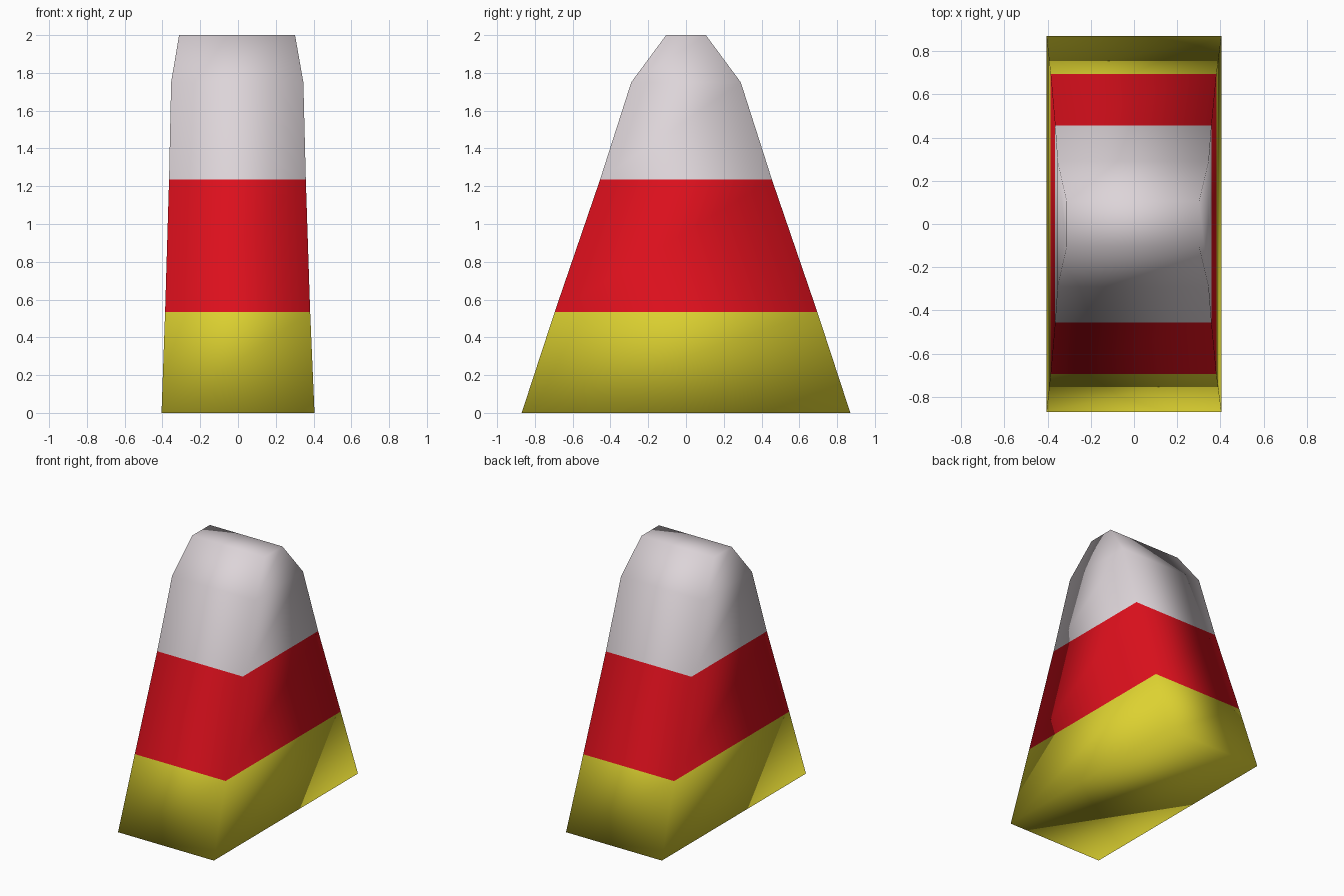
import bpy, bmesh

if "Cube" in bpy.data.objects:
    bpy.data.objects.remove(bpy.data.objects["Cube"])

def material(name, rgb):
    m = bpy.data.materials.new(name)
    m.diffuse_color = (*rgb, 1)
    m.use_nodes = True
    m.node_tree.nodes["Principled BSDF"].inputs["Base Color"].default_value = m.diffuse_color
    return m

# Rectangular sections: height, left x, right x, half depth
sections = [
    (0.00, -0.405, 0.405, 0.87),
    (0.535, -0.386, 0.382, 0.695),
    (1.235, -0.365, 0.359, 0.455),
    (1.75, -0.354, 0.346, 0.29),
    (2.00, -0.312, 0.302, 0.105),
]
band_of_section = [0, 1, 2, 2]

bm = bmesh.new()
rings = [[bm.verts.new(p) for p in ((l, -d, z), (r, -d, z), (r, d, z), (l, d, z))]
         for z, l, r, d in sections]

# Tapered walls, coloured by band
for k, band in enumerate(band_of_section):
    a, b = rings[k], rings[k + 1]
    for i in range(4):
        j = (i + 1) % 4
        bm.faces.new((a[i], a[j], b[j], b[i])).material_index = band

# Flat base and tip
bm.faces.new(rings[0][::-1]).material_index = 0
bm.faces.new(rings[-1]).material_index = 2

# Soft shading across every edge, as on a moulded sweet
for f in bm.faces:
    f.smooth = True
bmesh.ops.recalc_face_normals(bm, faces=bm.faces)

mesh = bpy.data.meshes.new("striped_sweet")
bm.to_mesh(mesh)
bm.free()
mesh.materials.append(material("yellow_base", (0.72, 0.64, 0.03)))
mesh.materials.append(material("red_middle", (0.72, 0.005, 0.012)))
mesh.materials.append(material("white_tip", (0.72, 0.66, 0.69)))
sweet = bpy.data.objects.new("striped_sweet", mesh)
bpy.context.collection.objects.link(sweet)
